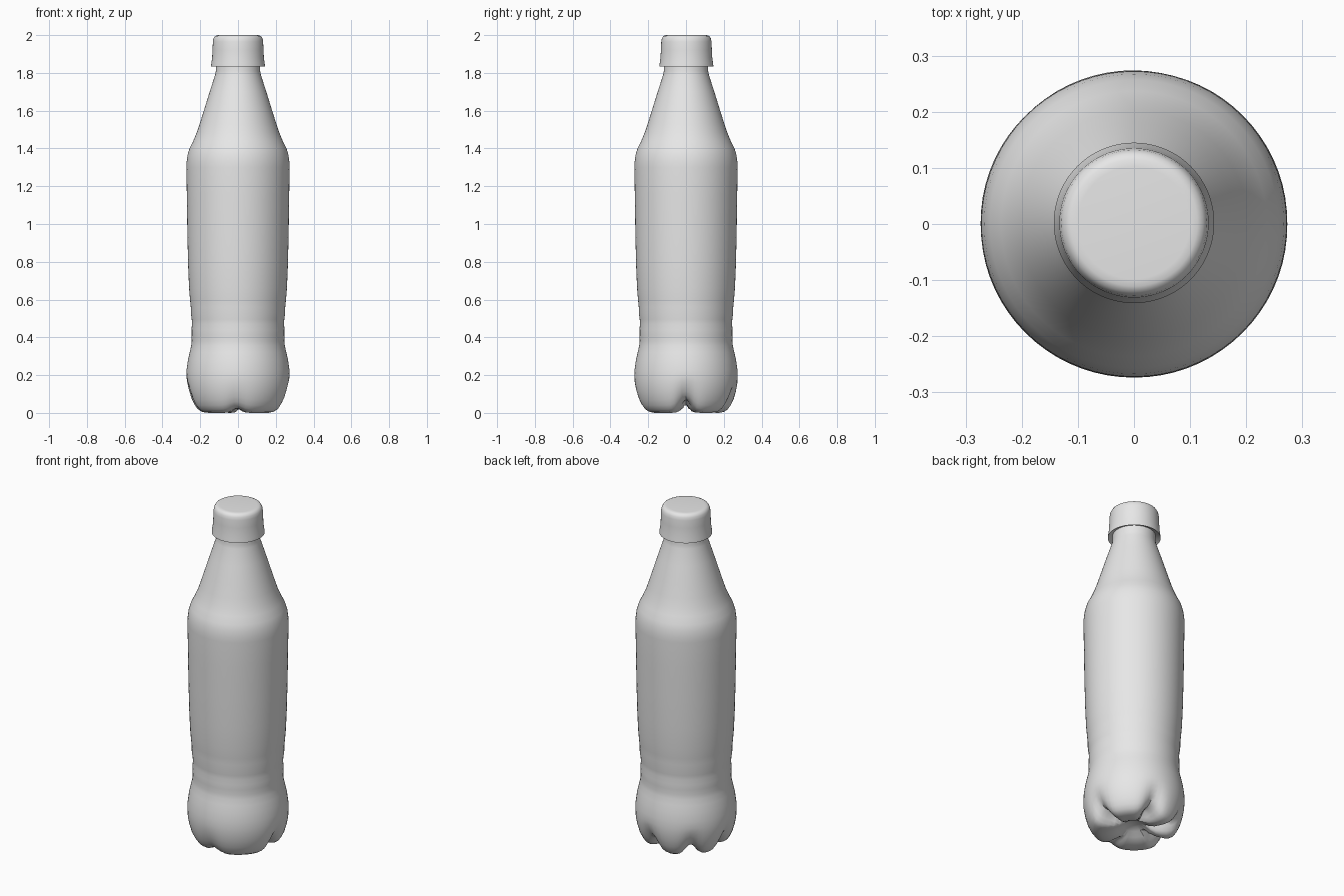
import bpy, bmesh, math

cube = bpy.data.objects.get("Cube")
if cube:
    bpy.data.objects.remove(cube, do_unlink=True)

SEGMENTS = 72

grey = bpy.data.materials.new("plain_grey")
grey.use_nodes = True
grey.diffuse_color = (0.8, 0.8, 0.8, 1)
grey.node_tree.nodes["Principled BSDF"].inputs["Base Color"].default_value = (0.8, 0.8, 0.8, 1)


def lathe(name, profile, shape=None):
    """Turn an (r, z) profile about z; shape may bend each point."""
    bm = bmesh.new()
    rings = []
    for r, z in profile:
        if r == 0:
            rings.append([bm.verts.new((0, 0, z))] * SEGMENTS)
            continue
        ring = []
        for i in range(SEGMENTS):
            a = math.tau * i / SEGMENTS
            rr, zz = shape(r, z, a) if shape else (r, z)
            ring.append(bm.verts.new((rr * math.cos(a), rr * math.sin(a), zz)))
        rings.append(ring)
    for low, high in zip(rings, rings[1:]):
        for i in range(SEGMENTS):
            j = (i + 1) % SEGMENTS
            quad = dict.fromkeys((low[i], low[j], high[j], high[i]))
            bm.faces.new(list(quad))
    bmesh.ops.recalc_face_normals(bm, faces=bm.faces)
    mesh = bpy.data.meshes.new(name)
    bm.to_mesh(mesh)
    bm.free()
    mesh.materials.append(grey)
    ob = bpy.data.objects.new(name, mesh)
    bpy.context.collection.objects.link(ob)
    bpy.ops.object.select_all(action='DESELECT')
    ob.select_set(True)
    bpy.context.view_layer.objects.active = ob
    bpy.ops.object.shade_smooth_by_angle(angle=math.radians(40))
    return ob


# Grooves between the feet: direction in degrees and height
GROOVES = [(0, 0.07), (76, 0.07), (132, 0.06), (183, 0.07), (268, 0.025)]


def footed(r, z, a):
    if z > 0.2:
        return r, z
    lift = 0
    for direction, depth in GROOVES:
        d = (a - math.radians(direction) + math.pi) % math.tau - math.pi
        lift = max(lift, depth * math.exp(-(d / 0.2) ** 2))
    if r < 0.16:
        return r, max(z, lift * min(1, r / 0.12))
    fade = 1 - z / 0.2
    return r * (1 - 0.8 * lift * fade), z + lift * fade


# Body: underside, feet, waist with soft ribs, label wall, shoulder, neck
body = [
    (0, 0.055), (0.03, 0.052), (0.06, 0.04), (0.09, 0.02), (0.12, 0.007),
    (0.15, 0.001), (0.18, 0), (0.205, 0.005), (0.225, 0.018), (0.24, 0.04),
    (0.254, 0.07), (0.265, 0.11), (0.272, 0.15), (0.274, 0.19), (0.272, 0.23),
    (0.265, 0.28), (0.256, 0.32), (0.248, 0.355), (0.245, 0.38), (0.246, 0.41),
    (0.246, 0.44), (0.244, 0.47), (0.245, 0.495), (0.25, 0.53), (0.25, 0.56),
    (0.254, 0.6), (0.259, 0.66), (0.264, 0.78), (0.268, 0.95), (0.271, 1.15),
    (0.273, 1.3), (0.272, 1.33), (0.267, 1.365), (0.257, 1.4), (0.237, 1.44),
    (0.218, 1.485), (0.203, 1.53), (0.181, 1.6), (0.15, 1.7), (0.121, 1.79),
    (0.117, 1.81), (0.116, 1.86),
]
lathe("bottle_body", body, footed)

# Cap: flared skirt with a rounded top edge
cap = [
    (0.112, 1.85), (0.134, 1.842), (0.143, 1.835), (0.141, 1.853),
    (0.137, 1.88), (0.135, 1.92), (0.133, 1.965), (0.13, 1.982),
    (0.123, 1.994), (0.113, 1.999), (0.1, 2), (0, 2),
]
lathe("bottle_cap", cap).location.y = 0.002
